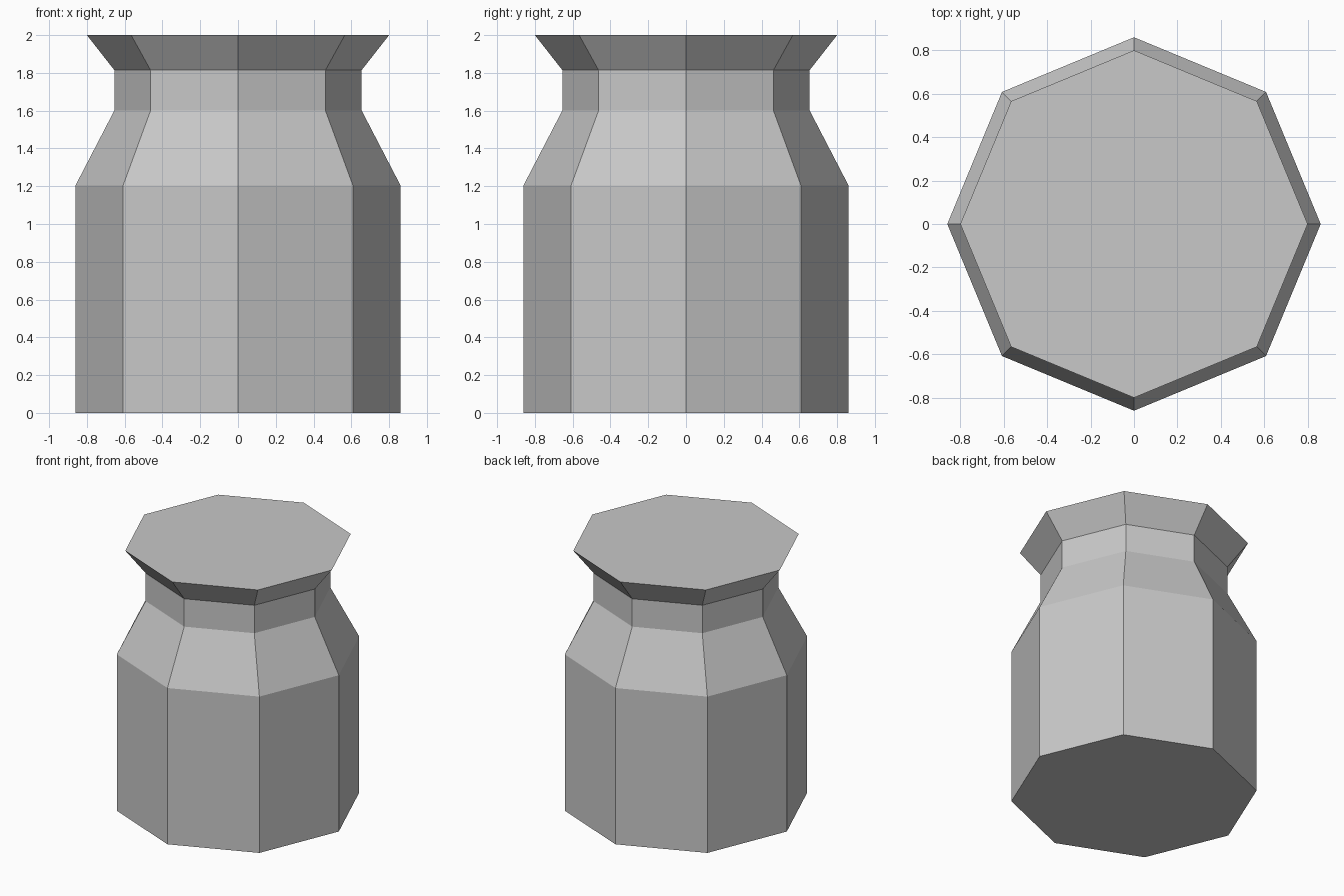
import bpy
import bmesh
from math import cos, sin, tau

cube = bpy.data.objects.get("Cube")
if cube:
    bpy.data.objects.remove(cube, do_unlink=True)

# Plain grey material
grey = bpy.data.materials.new("light_grey")
grey.use_nodes = True
colour = (0.58, 0.58, 0.58, 1)
grey.diffuse_color = colour
grey.node_tree.nodes["Principled BSDF"].inputs["Base Color"].default_value = colour

SIDES = 8


def lathe(name, profile):
    """Closed, flat-faced solid from (radius, height) pairs, bottom to top."""
    bm = bmesh.new()
    rings = [[bm.verts.new((r * cos(tau * i / SIDES), r * sin(tau * i / SIDES), z))
              for i in range(SIDES)] for r, z in profile]
    for low, high in zip(rings, rings[1:]):
        for i in range(SIDES):
            j = (i + 1) % SIDES
            bm.faces.new((low[i], low[j], high[j], high[i]))
    bm.faces.new(rings[0][::-1])
    bm.faces.new(rings[-1])
    mesh = bpy.data.meshes.new(name)
    bm.to_mesh(mesh)
    bm.free()
    mesh.materials.append(grey)
    obj = bpy.data.objects.new(name, mesh)
    bpy.context.collection.objects.link(obj)
    return obj


# Jar: straight body, sloped shoulder, narrow neck, flared rim with flat top
lathe("jar", [(0.86, 0), (0.86, 1.205), (0.655, 1.6), (0.655, 1.815), (0.8, 2)])
